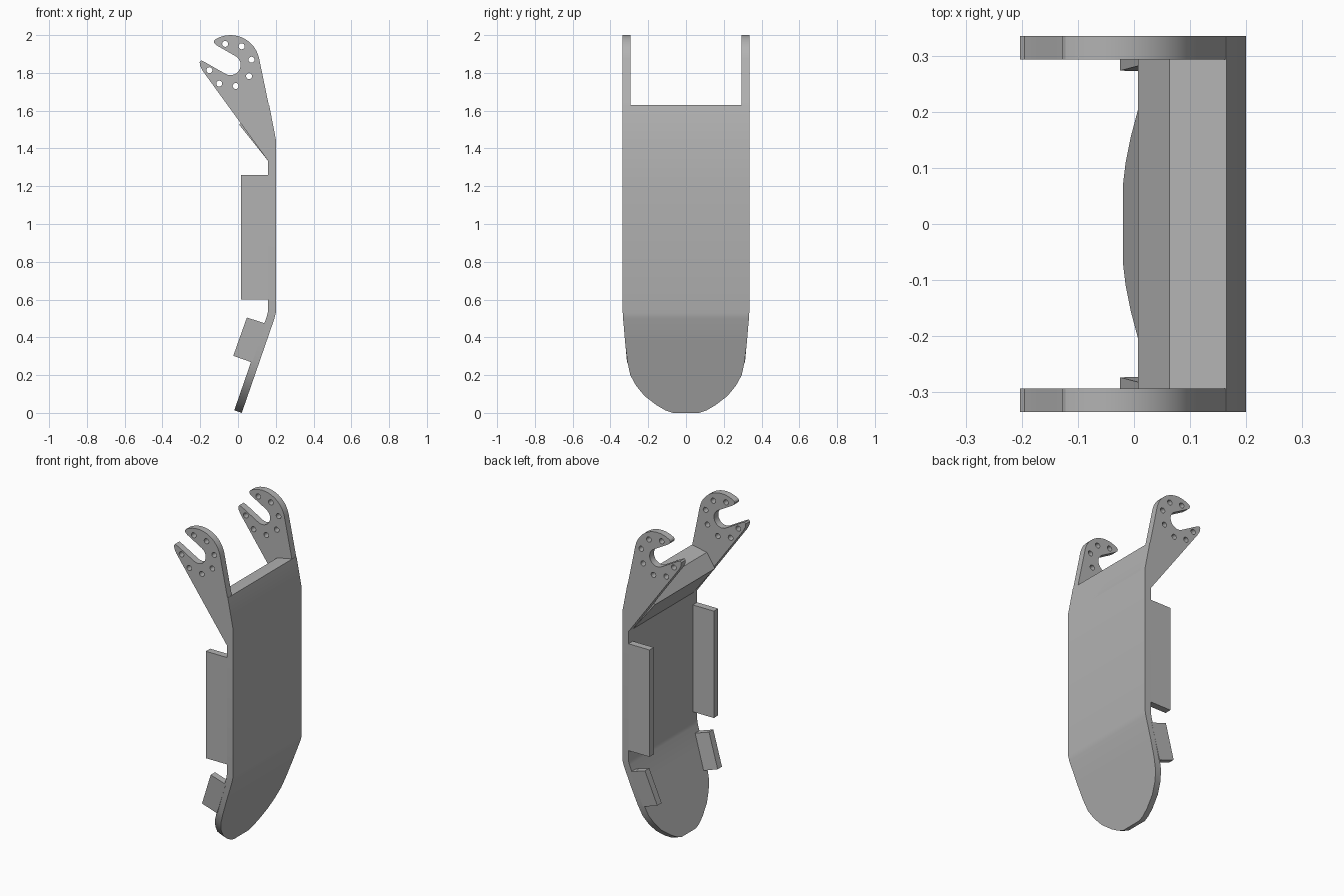
import bpy, bmesh
from math import sin, cos, radians, pi

cube = bpy.data.objects.get("Cube")
if cube:
    bpy.data.objects.remove(cube, do_unlink=True)

steel = bpy.data.materials.new("grey_steel")
steel.use_nodes = True
GREY = (0.45, 0.45, 0.45, 1)
steel.diffuse_color = GREY
steel.node_tree.nodes["Principled BSDF"].inputs["Base Color"].default_value = GREY

HALF = 0.335      # half width of the bracket
THICK = 0.042     # sheet thickness


def finish(name, mesh, smooth=True):
    obj = bpy.data.objects.new(name, mesh)
    bpy.context.collection.objects.link(obj)
    mesh.materials.clear()
    mesh.materials.append(steel)
    bpy.ops.object.select_all(action='DESELECT')
    obj.select_set(True)
    bpy.context.view_layer.objects.active = obj
    if smooth:
        bpy.ops.object.shade_smooth_by_angle(angle=radians(30))
    return obj


def arc(cx, cz, r, a0, a1, n):
    steps = [radians(a0 + (a1 - a0) * i / n) for i in range(n + 1)]
    return [(cx + r * cos(a), cz + r * sin(a)) for a in steps]


def extrude_profile(name, loops, y, depth, lean=0.0):
    """Extrude closed x-z loops (outline, then holes) along y."""
    curve = bpy.data.curves.new(name, 'CURVE')
    curve.dimensions = '2D'
    curve.fill_mode = 'BOTH'
    curve.extrude = depth / 2
    for loop in loops:
        spline = curve.splines.new('POLY')
        spline.points.add(len(loop) - 1)
        for p, (x, z) in zip(spline.points, loop):
            p.co = (x, z, 0, 1)
        spline.use_cyclic_u = True
    temp = bpy.data.objects.new(name + "_temp", curve)
    bpy.context.collection.objects.link(temp)
    graph = bpy.context.evaluated_depsgraph_get()
    mesh = bpy.data.meshes.new_from_object(temp.evaluated_get(graph))
    bpy.data.objects.remove(temp, do_unlink=True)
    bm = bmesh.new()
    bm.from_mesh(mesh)
    bmesh.ops.remove_doubles(bm, verts=bm.verts, dist=0.0001)
    for v in bm.verts:
        x, z, d = v.co
        v.co = (x, y - d + lean * (z - 0.52), z)
    bmesh.ops.recalc_face_normals(bm, faces=bm.faces)
    bm.to_mesh(mesh)
    bm.free()
    mesh.name = name
    return finish(name, mesh)


# Folded back sheet: rows of (x, z, half width) on its outer surface
tongue = [(0, 0.07), (0.014, 0.11), (0.04, 0.155), (0.09, 0.22), (0.145, 0.265),
          (0.2, 0.295), (0.27, 0.31), (0.37, 0.322), (0.5, 0.333)]
rows = [(0.02 + 0.346 * z, z, w) for z, w in tongue]
rows += [(0.2, 0.53, HALF), (0.2, 1.2, HALF), (0.2, 1.45, HALF), (0.165, 1.63, HALF)]
bm = bmesh.new()
pairs = [[bm.verts.new((x, s * w, z)) for s in (-1, 1)] for x, z, w in rows]
for (a, b), (c, d) in zip(pairs, pairs[1:]):
    bm.faces.new((a, b, d, c))
sheet_mesh = bpy.data.meshes.new("back_sheet")
bm.to_mesh(sheet_mesh)
bm.free()
sheet = finish("back_sheet", sheet_mesh, smooth=False)
solid = sheet.modifiers.new("thickness", 'SOLIDIFY')
solid.thickness = THICK
solid.offset = -1
solid.use_even_offset = True
bpy.ops.object.modifier_apply(modifier=solid.name)
bpy.ops.object.shade_smooth_by_angle(angle=radians(30))

# Cross beam between the arms
beam = [(0.2, 1.45), (0.165, 1.63), (0.063, 1.61), (0.007, 1.525), (0.16, 1.333)]
extrude_profile("cross_beam", [beam], 0, 2 * (HALF - THICK))

# Hook arm outline: outer curve, slot open towards -x, pointed lower prong
CX, CZ = -0.04, 1.842
outline = [(0.16, 1.333), (0.2, 1.45)]
outline += arc(CX, CZ + 0.003, 0.155, 12, 122, 14)
outline += [(-0.128, 1.967), (-0.125, 1.956), (-0.112, 1.945)]
outline += arc(CX, CZ, 0.054, 60, -120, 16)
outline += [(-0.172, 1.855), (-0.195, 1.866), (-0.203, 1.857), (-0.2, 1.836), (-0.188, 1.812)]
holes = []
for k in range(1, 8):
    a = radians(149 + 45 * k)
    holes.append(arc(CX + 0.115 * cos(a), CZ + 0.115 * sin(a), 0.016, 0, 337.5, 15))

# Flange outlines
upper_flange = [(0.015, 0.6), (0.165, 0.6), (0.165, 1.26), (0.015, 1.26)]
lower_flange = [(-0.025, 0.302), (0.075, 0.267), (0.148, 0.472), (0.047, 0.505)]

for side, label in ((1, "back"), (-1, "front")):
    y = side * (HALF - THICK / 2)
    extrude_profile(label + "_hook_arm", [outline] + holes, y, THICK)
    extrude_profile(label + "_upper_flange", [upper_flange], y, THICK)
    extrude_profile(label + "_lower_flange", [lower_flange], y, THICK, side * 0.09)
